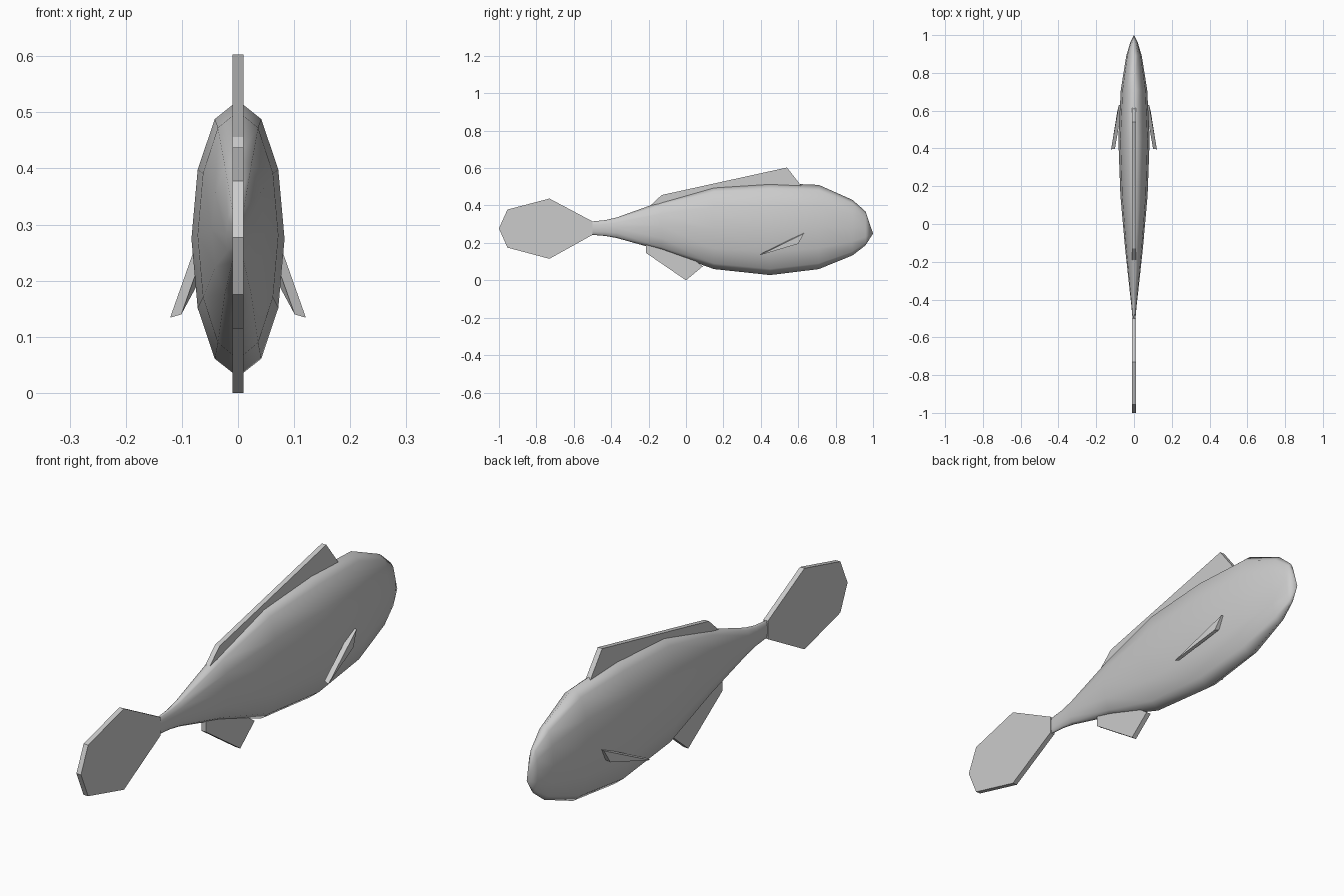
import bpy, bmesh, math
from mathutils import Vector

if "Cube" in bpy.data.objects:
    bpy.data.objects.remove(bpy.data.objects["Cube"])

grey = bpy.data.materials.new("plain grey")
grey.diffuse_color = (0.6, 0.6, 0.6, 1)
grey.use_nodes = True
grey.node_tree.nodes["Principled BSDF"].inputs["Base Color"].default_value = grey.diffuse_color


def finish(bm, name):
    bmesh.ops.recalc_face_normals(bm, faces=bm.faces[:])
    mesh = bpy.data.meshes.new(name)
    bm.to_mesh(mesh)
    bm.free()
    mesh.materials.append(grey)
    obj = bpy.data.objects.new(name, mesh)
    bpy.context.collection.objects.link(obj)
    return obj


def slab(name, points, offset):
    """Flat outline given thickness along offset."""
    bm = bmesh.new()
    off = Vector(offset)
    a = [bm.verts.new(p) for p in points]
    b = [bm.verts.new(Vector(p) + off) for p in points]
    bm.faces.new(a)
    bm.faces.new(b[::-1])
    n = len(a)
    for i in range(n):
        j = (i + 1) % n
        bm.faces.new((a[i], b[i], b[j], a[j]))
    return finish(bm, name)


def mid_fin(name, outline):
    return slab(name, [(-0.01, y, z) for y, z in outline], (0.02, 0, 0))


# Body: 12-sided elliptical rings (y, half width, bottom, top)
rings = [(-0.50, 0.008, 0.243, 0.315), (-0.43, 0.014, 0.237, 0.322),
         (-0.37, 0.021, 0.226, 0.336), (-0.13, 0.047, 0.159, 0.422),
         (0.15, 0.072, 0.060, 0.502), (0.45, 0.083, 0.028, 0.521),
         (0.71, 0.070, 0.060, 0.510), (0.89, 0.041, 0.133, 0.430),
         (0.96, 0.020, 0.187, 0.368)]
SIDES = 12
bm = bmesh.new()
loops = []
for y, w, lo, hi in rings:
    mid, h = (lo + hi) / 2, (hi - lo) / 2
    loops.append([bm.verts.new((w * math.sin(t), y, mid + h * math.cos(t)))
                  for t in (math.tau * k / SIDES for k in range(SIDES))])
nose = bm.verts.new((0, 1.0, 0.25))
for k in range(SIDES):
    m = (k + 1) % SIDES
    for p, q in zip(loops, loops[1:]):
        bm.faces.new((p[k], p[m], q[m], q[k])).smooth = True
    bm.faces.new((loops[-1][k], loops[-1][m], nose)).smooth = True
bm.faces.new(loops[0])
finish(bm, "body")

# Fins on the centre line
mid_fin("tail_fin", [(-0.50, 0.315), (-0.73, 0.437), (-0.955, 0.378), (-1.0, 0.277),
                     (-0.955, 0.175), (-0.73, 0.115), (-0.50, 0.243)])
mid_fin("back_fin", [(0.62, 0.50), (0.54, 0.603), (-0.13, 0.456), (-0.19, 0.40),
                     (0.15, 0.47)])
mid_fin("belly_fin", [(0.09, 0.075), (0.0, 0.0), (-0.215, 0.147), (-0.215, 0.19),
                      (0.0, 0.14)])

# Side fins, mirrored
for side, name in ((1, "right_side_fin"), (-1, "left_side_fin")):
    slab(name, [(side * 0.080, 0.63, 0.25), (side * 0.121, 0.395, 0.134),
                (side * 0.088, 0.60, 0.195)], (-side * 0.02, 0.003, 0.006))
